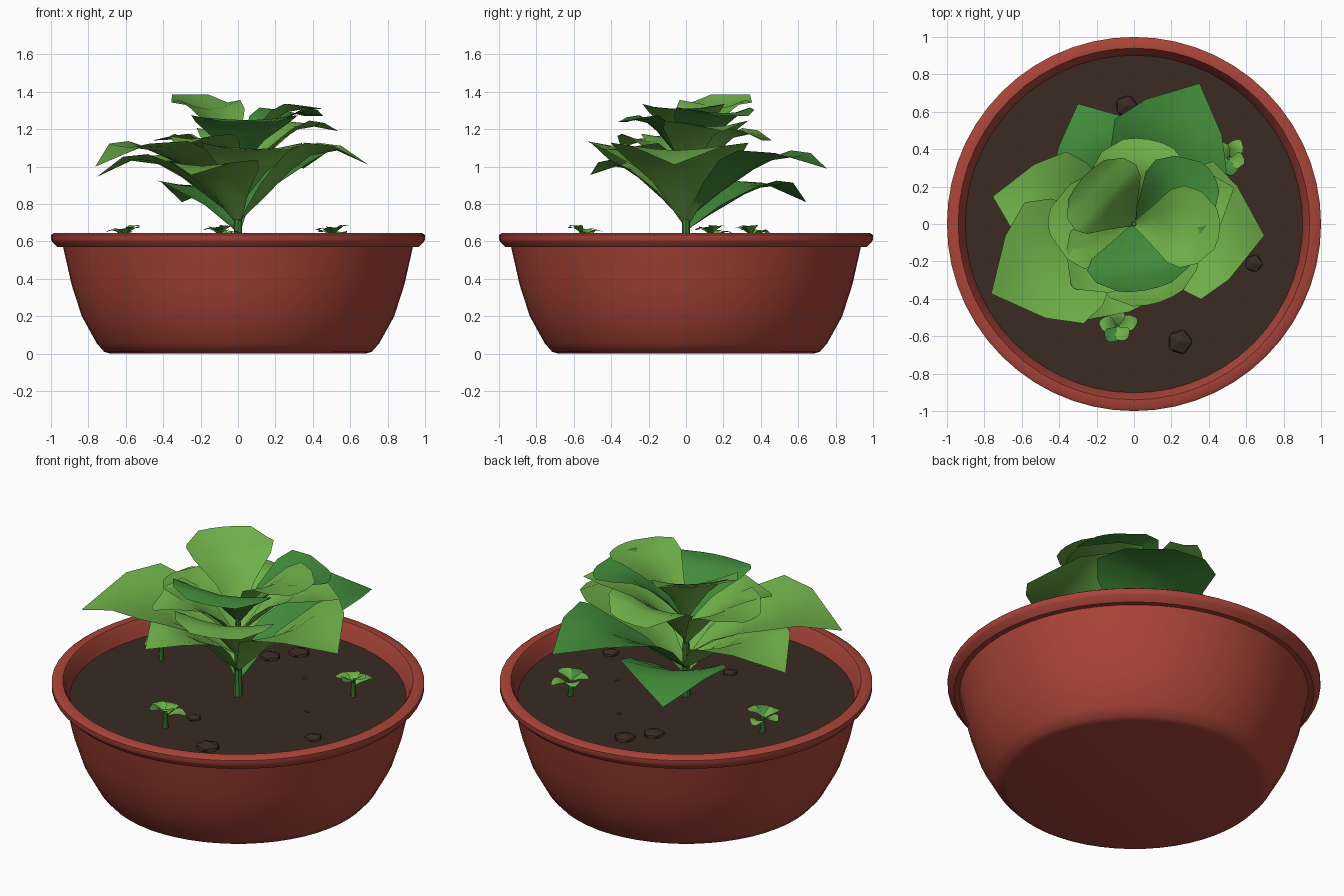
import bpy, bmesh, math
from mathutils import Vector, Matrix

cube = bpy.data.objects.get("Cube")
if cube:
    bpy.data.objects.remove(cube, do_unlink=True)


def material(name, rgb):
    m = bpy.data.materials.new(name)
    m.use_nodes = True
    m.diffuse_color = (*rgb, 1)
    m.node_tree.nodes["Principled BSDF"].inputs["Base Color"].default_value = (*rgb, 1)
    return m


TERRACOTTA = material("terracotta", (0.40, 0.058, 0.04))
SOIL = material("soil", (0.042, 0.024, 0.016))
LIGHT = material("light_leaf", (0.16, 0.44, 0.068))
DARK = material("dark_leaf", (0.054, 0.26, 0.042))
STEM = material("stem_green", (0.05, 0.21, 0.035))


def finish(bm, name, mat, angle=35):
    mesh = bpy.data.meshes.new(name)
    bm.to_mesh(mesh)
    bm.free()
    mesh.materials.append(mat)
    obj = bpy.data.objects.new(name, mesh)
    bpy.context.collection.objects.link(obj)
    bpy.ops.object.select_all(action="DESELECT")
    obj.select_set(True)
    bpy.context.view_layer.objects.active = obj
    bpy.ops.object.shade_smooth_by_angle(angle=math.radians(angle))
    return obj


def lathe(name, profile, mat, steps=56):
    bm = bmesh.new()
    verts = [bm.verts.new((r, 0, z)) for r, z in profile]
    edges = [bm.edges.new(pair) for pair in zip(verts, verts[1:])]
    bmesh.ops.spin(bm, geom=verts + edges, axis=(0, 0, 1), cent=(0, 0, 0),
                   steps=steps, angle=math.tau)
    bmesh.ops.remove_doubles(bm, verts=bm.verts, dist=0.0005)
    bmesh.ops.recalc_face_normals(bm, faces=bm.faces)
    return finish(bm, name, mat)


def stalk(name, x, y, z0, z1, r0, r1):
    bm = bmesh.new()
    bmesh.ops.create_cone(bm, cap_ends=True, segments=8, radius1=r0, radius2=r1, depth=z1 - z0,
                          matrix=Matrix.Translation((x, y, (z0 + z1) / 2)))
    return finish(bm, name, STEM)


# Leaf stations: distance along, width, rib height, edge lift
STATIONS = [(0, 0.06, 0, 0), (0.2, 0.45, 0.32, 0.2), (0.4, 0.88, 0.66, 0.22),
            (0.56, 1, 0.86, 0.16), (0.76, 0.68, 0.92, 0.06)]


def leaf(name, mat, azimuth, z0, length, half, peak, tip, blunt=0.0, x=0, y=0):
    a = math.radians(azimuth)
    out, side = Vector((math.cos(a), math.sin(a), 0)), Vector((-math.sin(a), math.cos(a), 0))
    bm = bmesh.new()
    rows = []
    for t, w, h, lift in STATIONS + [(1, blunt, None, 0)]:
        w += 0.4 * blunt if t > 0.7 and t < 1 else 0
        row = []
        for u in (-1, -0.5, 0, 0.5, 1):
            z = tip if h is None else z0 + (peak - z0) * (h + lift * abs(u) ** 1.5)
            reach = t - (0.1 * blunt * u * u if t == 1 else 0)
            p = Vector((x, y, z)) + out * length * reach + side * half * w * u
            row.append(bm.verts.new(p))
        rows.append(row)
    for lower, upper in zip(rows, rows[1:]):
        for i in range(4):
            bm.faces.new((lower[i + 1], lower[i], upper[i], upper[i + 1]))
    bmesh.ops.remove_doubles(bm, verts=bm.verts, dist=0.0005)
    for f in bm.faces:
        f.normal_update()
    if sum(f.normal.z for f in bm.faces) < 0:
        bmesh.ops.reverse_faces(bm, faces=bm.faces)
    return finish(bm, name, mat, 50)


# Pot with rolled rim
lathe("pot", [(0, 0.005), (0.68, 0), (0.715, 0.01), (0.755, 0.055), (0.835, 0.2), (0.89, 0.37),
              (0.935, 0.57), (0.965, 0.57), (0.995, 0.6), (1, 0.61), (1, 0.635), (0.985, 0.645),
              (0.94, 0.645), (0.925, 0.62), (0.895, 0.53)], TERRACOTTA)

# Soil disc
lathe("soil", [(0, 0.555), (0.905, 0.552)], SOIL)

# Lumps in the soil
for i, (x, y, r) in enumerate([(-0.04, 0.63, 0.065), (0.64, -0.21, 0.052), (0.245, -0.63, 0.073),
                               (-0.14, 0.5, 0.065), (-0.03, -0.37, 0.045), (0.165, 0.39, 0.018),
                               (0.42, 0.05, 0.018)]):
    bm = bmesh.new()
    bmesh.ops.create_icosphere(bm, subdivisions=1, radius=r, matrix=Matrix.Translation((x, y, 0.552))
                               @ Matrix.Diagonal((1, 1, 0.5, 1)))
    finish(bm, f"soil_lump_{i + 1}", SOIL, 10)

# Main stem
stalk("main_stem", 0, 0, 0.54, 1.12, 0.025, 0.012)

# Large lower leaves with pointed tips
leaf("low_leaf_back_left", DARK, 115, 0.66, 0.71, 0.29, 0.92, 0.81)
leaf("low_leaf_back_right", DARK, 65, 0.72, 0.83, 0.33, 1.08, 0.99)
leaf("low_leaf_left", LIGHT, 169, 0.72, 0.77, 0.31, 1.06, 0.945)
leaf("low_leaf_front_left", LIGHT, 206, 0.80, 0.85, 0.36, 1.13, 1.0)
leaf("low_leaf_front", LIGHT, 244, 0.70, 0.57, 0.27, 1.03, 0.955)
leaf("low_leaf_right", LIGHT, -5, 0.70, 0.70, 0.37, 1.12, 1.01)

# Middle leaves
leaf("mid_leaf_back", LIGHT, 80, 0.88, 0.46, 0.27, 1.2, 1.14, 0.5)
leaf("mid_leaf_left", LIGHT, 178, 0.86, 0.46, 0.25, 1.17, 1.14, 0.3)
leaf("mid_leaf_front_left", LIGHT, 226, 0.9, 0.47, 0.22, 1.17, 1.11, 0.1)
leaf("mid_leaf_front", LIGHT, 288, 0.8, 0.44, 0.28, 1.12, 1.09, 0.5)
leaf("mid_leaf_right", LIGHT, 20, 0.92, 0.57, 0.24, 1.24, 1.19)

# Crown leaves with rounded tips
leaf("crown_leaf_front", DARK, 280, 1.0, 0.36, 0.29, 1.27, 1.24, 0.5)
leaf("crown_leaf_back_right", DARK, 32, 1.0, 0.5, 0.23, 1.31, 1.27, 0.4)
leaf("crown_leaf_right", LIGHT, -3, 1.05, 0.46, 0.22, 1.33, 1.31, 0.5)
leaf("crown_leaf_upright", LIGHT, 137, 1.02, 0.37, 0.24, 1.35, 1.385, 0.6)

# Small sprouts
for i, (x, y, turn) in enumerate([(-0.09, -0.55, 20), (0.51, 0.35, 60), (-0.6, 0.14, 100)]):
    stalk(f"sprout_{i + 1}_stem", x, y, 0.54, 0.64, 0.017, 0.012)
    for k in range(5):
        leaf(f"sprout_{i + 1}_leaf_{k + 1}", DARK if k == 3 else LIGHT, turn + 72 * k,
             0.61 + 0.008 * k, 0.115 - 0.008 * k, 0.045, 0.655 + 0.008 * k, 0.64 + 0.011 * k,
             0.3, x, y)
